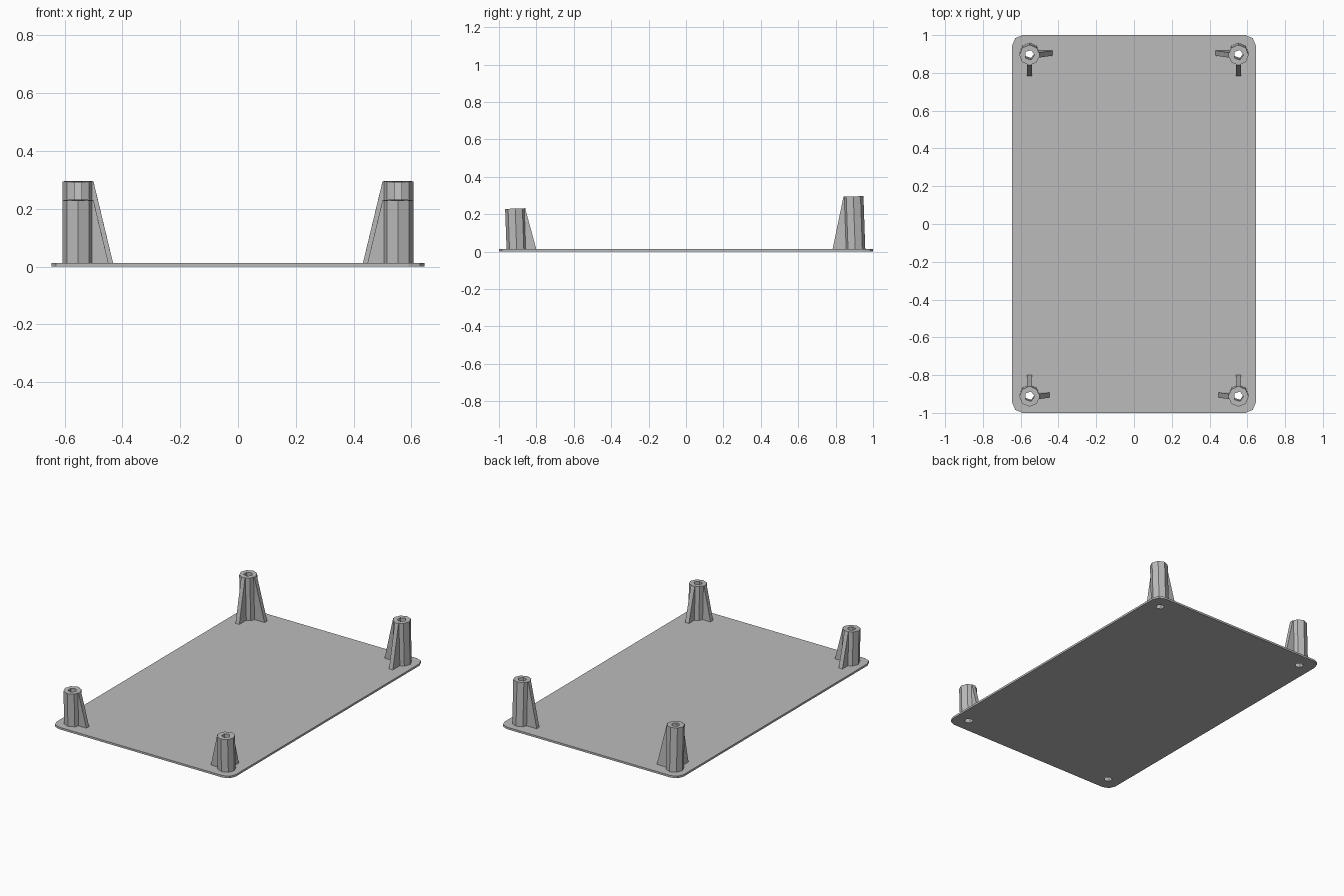
import bpy, bmesh
from math import sin, cos, tan, pi, radians
from mathutils import Vector

if "Cube" in bpy.data.objects:
    bpy.data.objects.remove(bpy.data.objects["Cube"])

grey = bpy.data.materials.new("light_grey")
grey.use_nodes = True
COLOUR = (0.5, 0.5, 0.5, 1)
grey.diffuse_color = COLOUR
grey.node_tree.nodes["Principled BSDF"].inputs["Base Color"].default_value = COLOUR

HALF_X, HALF_Y, THICK, CORNER = 0.645, 1.0, 0.013, 0.055
POST_X, POST_Y = 0.553, 0.905
POST_R, HOLE_R, RIB_HALF = 0.054, 0.027, 0.0135
POST_SIDES, HOLE_SIDES = 8, 5
LEAN = tan(radians(2))
RIB_SLOPE = 0.24
FRONT_H, BACK_H = 0.23, 0.295


def finish(bm, name):
    bmesh.ops.recalc_face_normals(bm, faces=bm.faces)
    mesh = bpy.data.meshes.new(name)
    bm.to_mesh(mesh)
    bm.free()
    mesh.materials.append(grey)
    obj = bpy.data.objects.new(name, mesh)
    bpy.context.collection.objects.link(obj)
    return obj


def circle(r, sides, cx=0, cy=0):
    return [(cx + r * cos(2 * pi * i / sides), cy + r * sin(2 * pi * i / sides))
            for i in range(sides)]


def base_plate():
    """Rounded board with a screw hole under each post."""
    bm = bmesh.new()
    outline = []
    for q, (sx, sy) in enumerate([(1, 1), (-1, 1), (-1, -1), (1, -1)]):
        for step in range(3):
            a = (q + step / 2) * pi / 2
            outline.append((sx * (HALF_X - CORNER) + CORNER * cos(a),
                            sy * (HALF_Y - CORNER) + CORNER * sin(a)))
    loops = [outline] + [circle(HOLE_R, HOLE_SIDES, sx * POST_X, sy * POST_Y)
                         for sx in (-1, 1) for sy in (-1, 1)]
    edges = []
    for loop in loops:
        vs = [bm.verts.new((x, y, 0)) for x, y in loop]
        edges += [bm.edges.new((v, vs[i - 1])) for i, v in enumerate(vs)]
    bmesh.ops.triangle_fill(bm, edges=edges, use_beauty=True)
    out = bmesh.ops.extrude_face_region(bm, geom=bm.faces[:], use_keep_orig=True)
    top = [g for g in out["geom"] if isinstance(g, bmesh.types.BMVert)]
    bmesh.ops.translate(bm, verts=top, vec=(0, 0, THICK))
    return finish(bm, "base_plate")


def lean(bm, x, y):
    """Tip the part slightly to the front and move it into place."""
    for v in bm.verts:
        dy, z = v.co.y, v.co.z
        raise_z = LEAN * dy if z > THICK + 0.01 else 0
        v.co = Vector((v.co.x + x, dy + y - LEAN * z, z + raise_z))


def post(name, x, y, height):
    """Hollow faceted post, open at the foot where it meets the plate."""
    bm = bmesh.new()
    rings = []
    for r, sides in ((POST_R, POST_SIDES), (HOLE_R, HOLE_SIDES)):
        low, high = ([bm.verts.new((px, py, z)) for px, py in circle(r, sides)]
                     for z in (THICK, height))
        for i in range(sides):
            bm.faces.new((low[i - 1], low[i], high[i], high[i - 1]))
        rings += [bm.edges.get((high[i - 1], high[i])) for i in range(sides)]
    bmesh.ops.triangle_fill(bm, edges=rings, use_beauty=True)
    lean(bm, x, y)
    return finish(bm, name)


def rib(name, x, y, height, direction):
    """Tapered gusset from the post toward the middle of the plate."""
    bm = bmesh.new()
    d = Vector(direction)
    side = Vector((-d.y, d.x, 0)) * RIB_HALF
    inner, outer_top = 0.036, POST_R - 0.001
    outer_low = outer_top + RIB_SLOPE * (height - THICK)
    top = height - 0.0005
    profile = [(inner, THICK), (outer_low, THICK), (outer_top, top), (inner, top)]
    vs = [bm.verts.new(d * r + side + Vector((0, 0, z))) for r, z in profile]
    face = bm.faces.new(vs)
    out = bmesh.ops.extrude_face_region(bm, geom=[face], use_keep_orig=True)
    moved = [g for g in out["geom"] if isinstance(g, bmesh.types.BMVert)]
    bmesh.ops.translate(bm, verts=moved, vec=-2 * side)
    lean(bm, x, y)
    return finish(bm, name)


# Board, then a post with two ribs at each corner
base_plate()
for sy, row, height in ((-1, "front", FRONT_H), (1, "back", BACK_H)):
    for sx, hand in ((-1, "right"), (1, "left")):
        x, y = sx * POST_X, sy * POST_Y
        label = f"{row}_{hand}"
        post(f"{label}_post", x, y, height)
        rib(f"{label}_cross_rib", x, y, height, (-sx, 0, 0))
        rib(f"{label}_long_rib", x, y, height, (0, -sy, 0))
